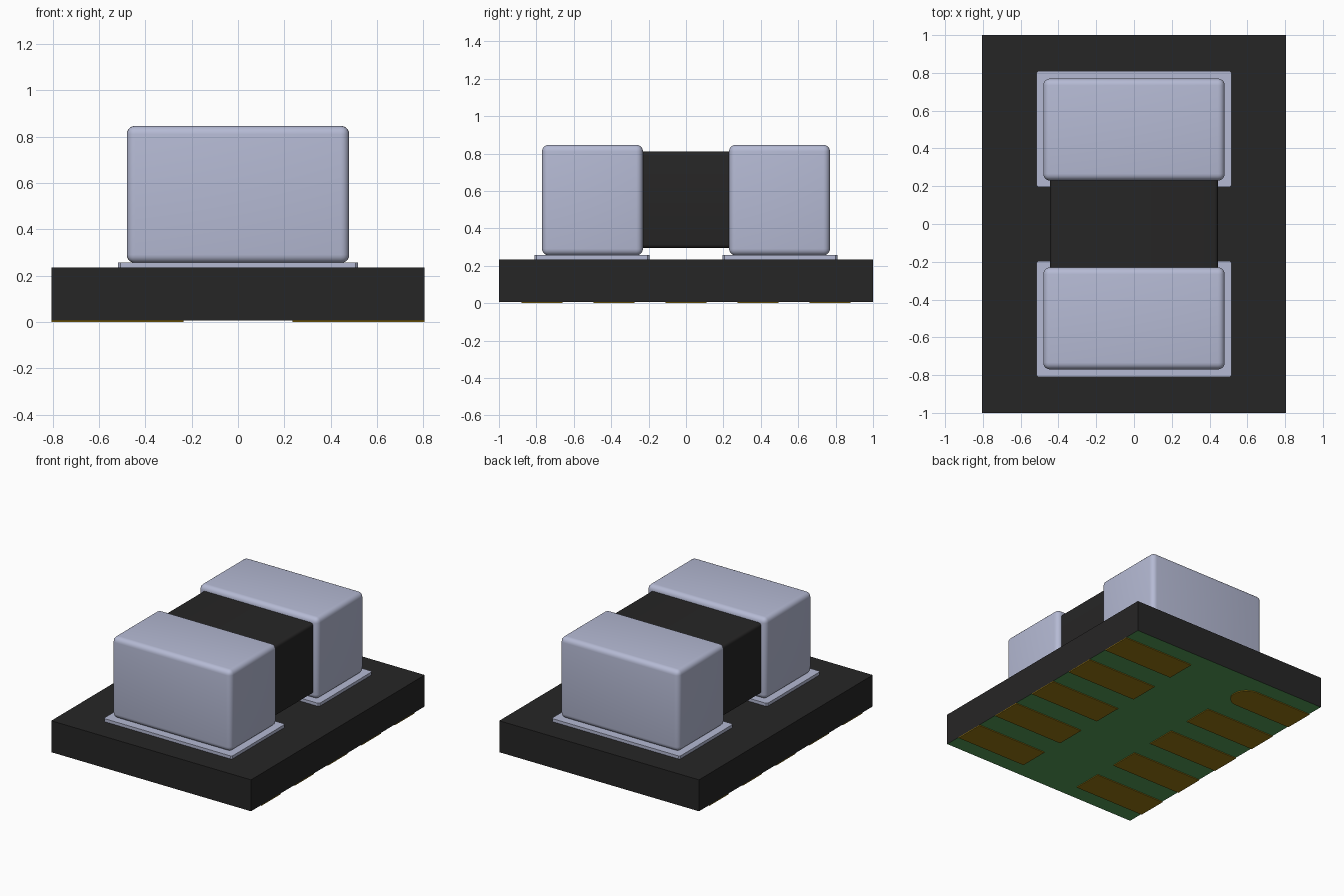
import bpy, bmesh, math
from mathutils import Vector

cube = bpy.data.objects.get("Cube")
if cube:
    bpy.data.objects.remove(cube, do_unlink=True)


def material(name, rgb):
    m = bpy.data.materials.new(name)
    m.use_nodes = True
    m.diffuse_color = (*rgb, 1)
    m.node_tree.nodes["Principled BSDF"].inputs["Base Color"].default_value = (*rgb, 1)
    return m


BLACK = material("black", (0.0194, 0.0189, 0.0189))
SILVER = material("pale silver", (0.462, 0.491, 0.658))
GREEN = material("board green", (0.089, 0.342, 0.098))
GOLD = material("dark gold", (0.319, 0.191, 0.0065))


def finish(name, bm, *mats):
    bmesh.ops.recalc_face_normals(bm, faces=bm.faces)
    mesh = bpy.data.meshes.new(name)
    bm.to_mesh(mesh)
    bm.free()
    for m in mats:
        mesh.materials.append(m)
    ob = bpy.data.objects.new(name, mesh)
    bpy.context.collection.objects.link(ob)
    return ob


def box(name, lo, hi, mat, bevel=0, segments=1, pick=lambda e: True):
    """Box between two corners, with the picked edges bevelled."""
    bm = bmesh.new()
    bmesh.ops.create_cube(bm, size=1)
    lo, hi = Vector(lo), Vector(hi)
    for v in bm.verts:
        v.co = [a + (c + 0.5) * (b - a) for a, b, c in zip(lo, hi, v.co)]
    if bevel:
        edges = [e for e in bm.edges if pick((e.verts[0].co - e.verts[1].co).normalized())]
        bmesh.ops.bevel(bm, geom=edges, offset=bevel, segments=segments,
                        profile=0.5, affect='EDGES')
    ob = finish(name, bm, mat)
    if segments > 1:
        bpy.ops.object.select_all(action='DESELECT')
        ob.select_set(True)
        bpy.context.view_layer.objects.active = ob
        bpy.ops.object.shade_smooth_by_angle(angle=math.radians(35))
    return ob


# Package base: black moulding with a green underside
W, PAD_Z, TOP = 0.805, 0.006, 0.235
base = box("package_base", (-W, -1, PAD_Z), (W, 1, TOP), BLACK)
base.data.materials.append(GREEN)
for p in base.data.polygons:
    if p.normal.z < -0.5:
        p.material_index = 1

# Contact pads under the base, five along each side
INNER, HALF, PITCH = 0.235, 0.11, 0.385
for side, label in ((1, "left"), (-1, "right")):
    for i in range(5):
        y = (2 - i) * PITCH
        name = f"{label}_pad_{i + 1}"
        outline = [(W, y - HALF), (W, y + HALF)]
        if side < 0 and i == 0:
            # First pad has a rounded inner end
            for k in range(13):
                a = math.pi / 2 + math.pi * k / 12
                outline.append((INNER + HALF + HALF * math.cos(a), y + HALF * math.sin(a)))
        else:
            outline += [(INNER, y + HALF), (INNER, y - HALF)]
        bm = bmesh.new()
        face = bm.faces.new([bm.verts.new((side * px, py, 0)) for px, py in outline])
        ext = bmesh.ops.extrude_face_region(bm, geom=[face])
        bmesh.ops.translate(bm, vec=(0, 0, PAD_Z),
                            verts=[g for g in ext["geom"] if isinstance(g, bmesh.types.BMVert)])
        finish(name, bm, GOLD)

# Chip component body between its end caps
box("component_body", (-0.445, -0.70, 0.295), (0.445, 0.70, 0.81), BLACK,
    0.02, 4, lambda d: abs(d.y) > 0.9)

# Solder lands and rounded end caps, front and back
for s, label in ((-1, "front"), (1, "back")):
    y0, y1 = sorted((s * 0.195, s * 0.81))
    box(f"{label}_solder_land", (-0.517, y0, TOP), (0.517, y1, 0.257), SILVER,
        0.01, 1, lambda d: abs(d.z) > 0.9)
    y0, y1 = sorted((s * 0.23, s * 0.77))
    box(f"{label}_end_cap", (-0.48, y0, 0.255), (0.48, y1, 0.847), SILVER, 0.036, 5)
